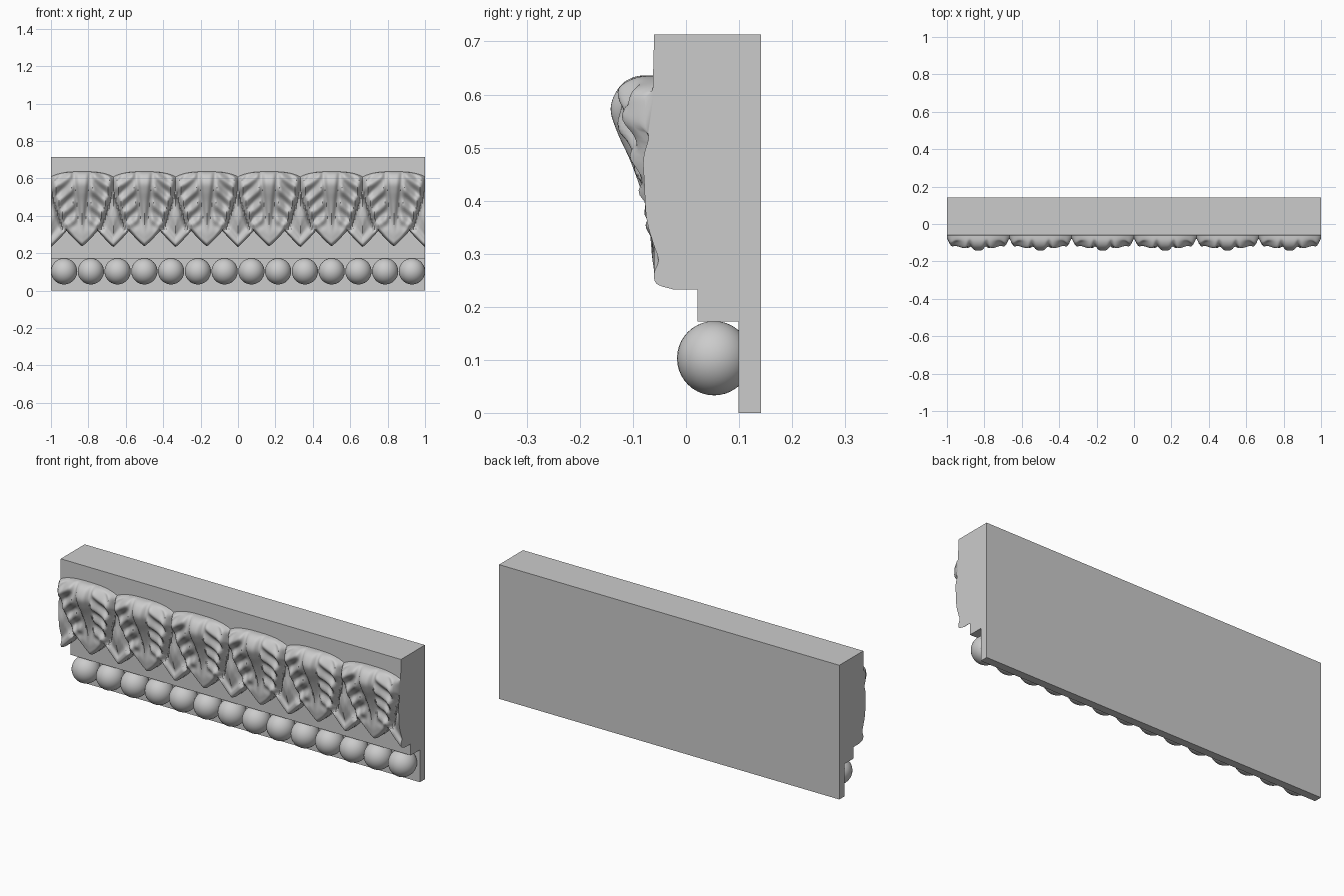
import bpy, bmesh, math

if "Cube" in bpy.data.objects:
    bpy.data.objects.remove(bpy.data.objects["Cube"])

PERIOD = 1 / 3
LEAVES, COLS, ROWS = 6, 48, 56


def finish(name, bm, angle=40):
    bmesh.ops.recalc_face_normals(bm, faces=bm.faces)
    me = bpy.data.meshes.new(name)
    bm.to_mesh(me)
    bm.free()
    ob = bpy.data.objects.new(name, me)
    bpy.context.collection.objects.link(ob)
    bpy.ops.object.select_all(action='DESELECT')
    ob.select_set(True)
    bpy.context.view_layer.objects.active = ob
    bpy.ops.object.shade_smooth_by_angle(angle=math.radians(angle))
    return ob


def spline(pts, s):
    """Catmull-Rom point at s in 0..1."""
    f = s * (len(pts) - 1)
    i = min(int(f), len(pts) - 2)
    t = f - i
    p = [pts[max(0, min(len(pts) - 1, i + k))] for k in (-1, 0, 1, 2)]
    return [0.5 * (2 * b + (c - a) * t + (2 * a - 5 * b + 4 * c - d) * t * t
                   + (3 * b - a - 3 * c + d) * t ** 3) for a, b, c, d in zip(*p)]


def bell(x, width):
    return math.exp(-(x / width) ** 2)


def ramp(x, a, b):
    t = max(0, min(1, (x - a) / (b - a)))
    return t * t * (3 - 2 * t)


# moulding body: stepped profile extruded along x
profile = [(0.141, 0), (0.141, 0.713), (-0.06, 0.713), (-0.063, 0.60),
           (0.022, 0.60), (0.022, 0.172), (0.099, 0.172), (0.099, 0)]
bm = bmesh.new()
face = bm.faces.new([bm.verts.new((-1, y, z)) for y, z in profile])
ext = bmesh.ops.extrude_face_region(bm, geom=[face])
bmesh.ops.translate(bm, vec=(2, 0, 0),
                    verts=[v for v in ext['geom'] if isinstance(v, bmesh.types.BMVert)])
finish("moulding_body", bm, 20)

# carved leaf band: profiles (y, z) down the leaf centre and between leaves
centre = [(-0.025, 0.237), (-0.054, 0.25), (-0.062, 0.28), (-0.068, 0.33),
          (-0.08, 0.40), (-0.103, 0.47), (-0.13, 0.53), (-0.142, 0.575),
          (-0.125, 0.615), (-0.095, 0.634), (-0.055, 0.636)]
between = [(-0.025, 0.233), (-0.055, 0.243), (-0.060, 0.263), (-0.052, 0.288),
           (-0.062, 0.32), (-0.075, 0.37), (-0.08, 0.45), (-0.09, 0.51),
           (-0.102, 0.545), (-0.095, 0.59), (-0.055, 0.612)]


def leaf_point(x, s):
    """Surface point at offset x from the nearest leaf centre."""
    a = abs(x)
    k = a / (PERIOD / 2)
    mix = ramp(k, 0.05, 1.0)
    (y0, z0), (y1, z1) = spline(centre, s), spline(between, s)
    y, z = y0 + (y1 - y0) * mix, z0 + (z1 - z0) * k ** 3
    # pointed lower edge, with a tip under each leaf and each gap
    notch = 1 - abs(2 * k - 1)
    notch = notch ** 1.15
    z += 0.083 * notch * max(0, 1 - (z - 0.235) / 0.33)
    # front leaf outline
    width = 0.083 + 0.077 * min(1, max(0, (z - 0.31) / 0.23)) ** 0.8
    fade = ramp(s, 0.08, 0.25) * (1 - ramp(s, 0.84, 1.0))
    inside = 1 - ramp(a, width - 0.025, width - 0.005)
    d = 0.012 * bell(a - width + 0.018, 0.014)
    d -= 0.026 * bell(a - width - 0.008, 0.011)
    # midrib grooves and slanting side lobes
    groove = 0.008 + 0.034 * max(0, (z - 0.27) / 0.33)
    d -= 0.016 * bell(a - groove, 0.013) * ramp(z, 0.30, 0.40)
    lobes = math.cos(2 * math.pi * (z + 0.85 * a - 0.585) / 0.085)
    d += 0.011 * lobes * inside * ramp(a, groove, groove + 0.03) * ramp(z, 0.31, 0.38)
    return y - d * fade, z


bm = bmesh.new()
grid = []
for i in range(LEAVES * COLS + 1):
    x = (i % COLS) / COLS * PERIOD - PERIOD / 2
    gx = -1 + i * PERIOD / COLS
    col = [leaf_point(x, j / ROWS) for j in range(ROWS + 1)]
    col = [(0.03, col[0][1])] + col + [(0.03, 0.605)]
    grid.append([bm.verts.new((gx, y, z)) for y, z in col])
for c0, c1 in zip(grid, grid[1:]):
    for j in range(len(c0) - 1):
        bm.faces.new((c0[j], c1[j], c1[j + 1], c0[j + 1]))
    bm.faces.new((c0[-1], c1[-1], c1[0], c0[0]))
bm.faces.new(grid[0])
bm.faces.new(grid[-1])
finish("leaf_band", bm, 50)

# row of beads
BEADS = 14
bm = bmesh.new()
for i in range(BEADS):
    ret = bmesh.ops.create_uvsphere(bm, u_segments=32, v_segments=20, radius=0.07)
    bmesh.ops.translate(bm, verts=ret['verts'],
                        vec=(-0.93 + i * 1.86 / (BEADS - 1), 0.053, 0.103))
finish("bead_row", bm, 60)
